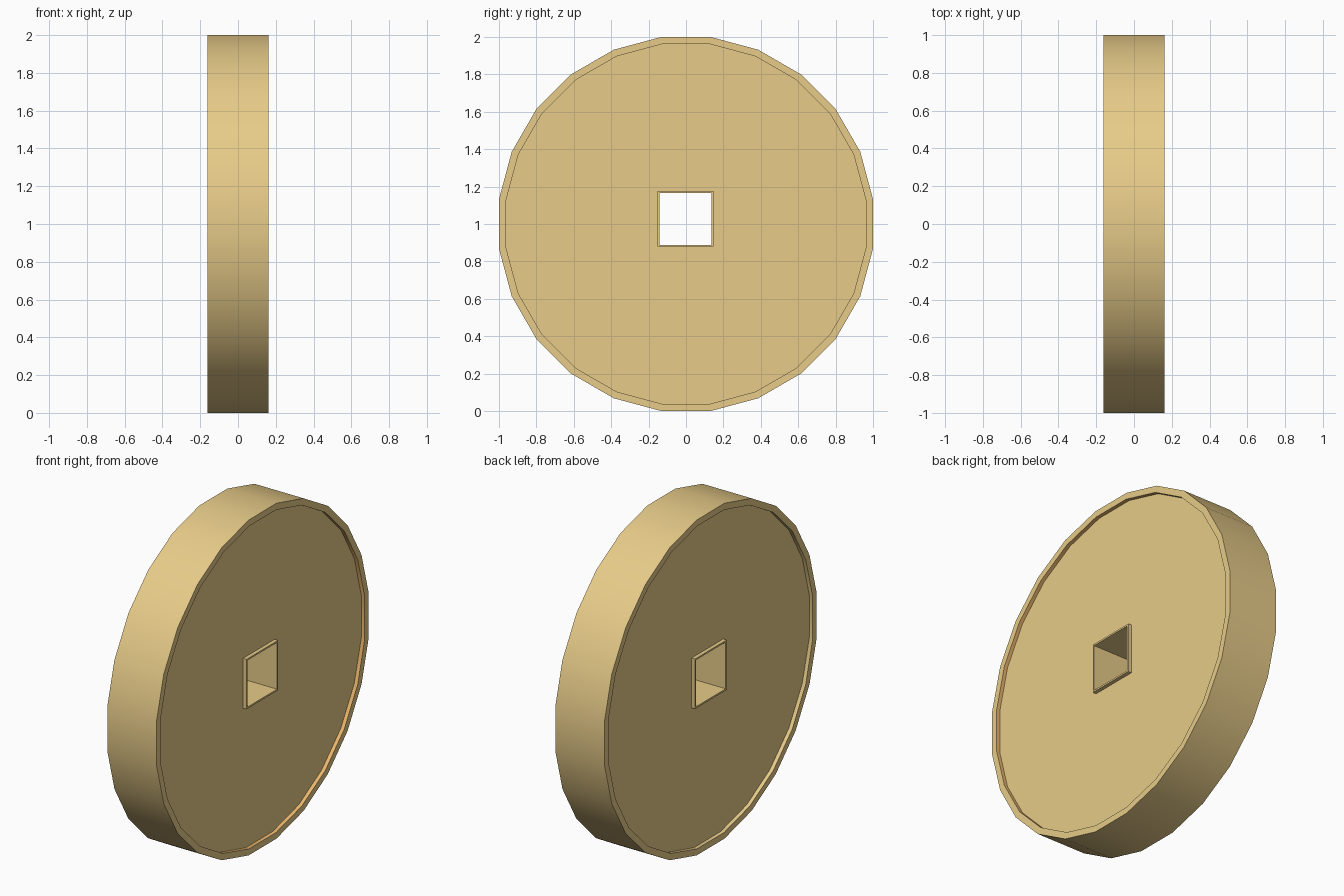
import bpy, bmesh, math

if "Cube" in bpy.data.objects:
    bpy.data.objects.remove(bpy.data.objects["Cube"])

SIDES = 24
HALF = 0.1625          # half thickness at the rim
FIELD = 0.14           # half thickness at the recessed faces
HOLE = (-0.003, 1.028) # centre of the square hole (y, z)


def material(name, colour):
    m = bpy.data.materials.new(name)
    m.diffuse_color = colour
    m.use_nodes = True
    m.node_tree.nodes["Principled BSDF"].inputs["Base Color"].default_value = m.diffuse_color
    return m


bm = bmesh.new()


def ring(x, apothem, sides, centre):
    r = apothem / math.cos(math.pi / sides)
    return [bm.verts.new((x,
                          centre[0] + r * math.cos((i + 0.5) * 2 * math.pi / sides),
                          centre[1] + r * math.sin((i + 0.5) * 2 * math.pi / sides)))
            for i in range(sides)]


def bridge(a, b, mat=0):
    n = len(a)
    for i in range(n):
        f = bm.faces.new((a[i], a[(i + 1) % n], b[(i + 1) % n], b[i]))
        f.material_index = mat


def loop_edges(loop):
    return [bm.edges.get((loop[i], loop[i - 1])) for i in range(len(loop))]


outer, bore = [], []
for s in (-1, 1):
    # raised outer rim and its inner wall
    rim_out = ring(s * HALF, 1.0, SIDES, (0, 1))
    rim_in = ring(s * HALF, 0.962, SIDES, (0, 1))
    rim_low = ring(s * FIELD, 0.962, SIDES, (0, 1))
    bridge(rim_out, rim_in)
    bridge(rim_in, rim_low, 1 if s > 0 else 0)
    # raised border of the square hole
    sq_low = ring(s * FIELD, 0.149, 4, HOLE)
    sq_out = ring(s * HALF, 0.149, 4, HOLE)
    sq_in = ring(s * HALF, 0.139, 4, HOLE)
    bridge(sq_low, sq_out)
    bridge(sq_out, sq_in)
    # recessed field between rim and border
    bmesh.ops.triangle_fill(bm, use_beauty=True, normal=(s, 0, 0),
                            edges=loop_edges(rim_low) + loop_edges(sq_low))
    outer.append(rim_out)
    bore.append(sq_in)

# outer edge and hole walls
bridge(*outer)
bridge(*bore)
bmesh.ops.recalc_face_normals(bm, faces=bm.faces[:])

mesh = bpy.data.meshes.new("coin")
bm.to_mesh(mesh)
bm.free()
mesh.materials.append(material("gold", (0.80, 0.60, 0.25, 1)))
mesh.materials.append(material("orange_gold", (0.85, 0.48, 0.15, 1)))
coin = bpy.data.objects.new("coin", mesh)
bpy.context.collection.objects.link(coin)
bpy.context.view_layer.objects.active = coin
coin.select_set(True)
bpy.ops.object.shade_smooth_by_angle(angle=math.radians(30))
